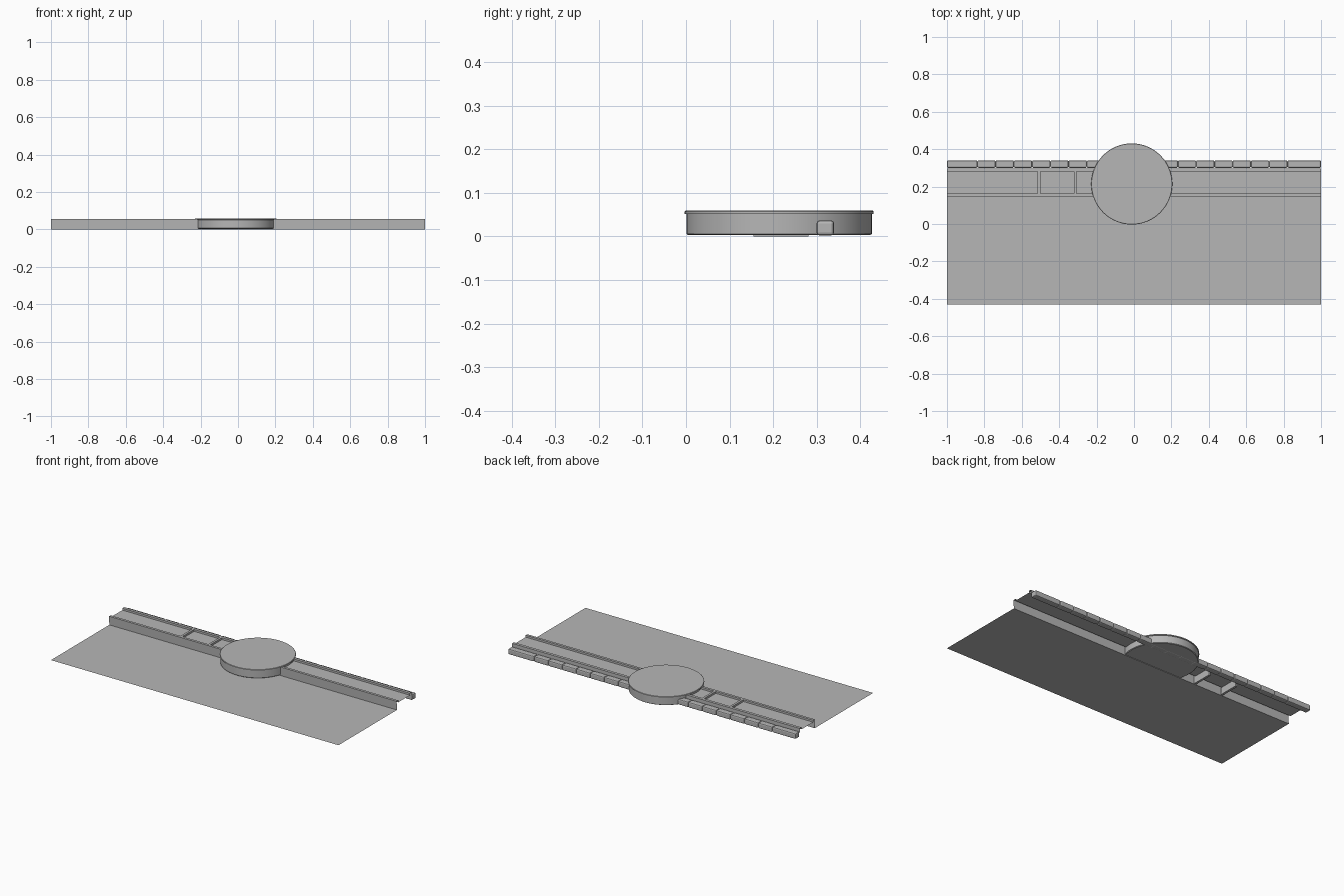
import bpy, bmesh, math

if "Cube" in bpy.data.objects:
    bpy.data.objects.remove(bpy.data.objects["Cube"])

# One plain colour for everything
grey = bpy.data.materials.new("plain grey")
grey.diffuse_color = (0.47, 0.47, 0.47, 1)
grey.use_nodes = True
grey.node_tree.nodes["Principled BSDF"].inputs["Base Color"].default_value = grey.diffuse_color


def finish(name, bm, recalc=True):
    if recalc:
        bmesh.ops.recalc_face_normals(bm, faces=bm.faces)
    mesh = bpy.data.meshes.new(name)
    bm.to_mesh(mesh)
    bm.free()
    mesh.materials.append(grey)
    obj = bpy.data.objects.new(name, mesh)
    bpy.context.collection.objects.link(obj)
    return obj


def sheet(name, profile, x0=-1.0, x1=1.0):
    """Open (y, z) profile swept along x, without end caps."""
    bm = bmesh.new()
    left = [bm.verts.new((x0, y, z)) for y, z in profile]
    right = [bm.verts.new((x1, y, z)) for y, z in profile]
    for i in range(len(profile) - 1):
        bm.faces.new((left[i], right[i], right[i + 1], left[i + 1]))
    return finish(name, bm, recalc=False)


def box(name, x0, x1, y0, y1, z0, z1, bevel=0.0):
    bm = bmesh.new()
    bmesh.ops.create_cube(bm, size=1)
    for v in bm.verts:
        v.co = ((x0 + x1) / 2 + v.co.x * (x1 - x0),
                (y0 + y1) / 2 + v.co.y * (y1 - y0),
                (z0 + z1) / 2 + v.co.z * (z1 - z0))
    if bevel:
        bmesh.ops.bevel(bm, geom=bm.edges[:], offset=bevel, segments=2,
                        profile=0.5, affect='EDGES')
    return finish(name, bm)


# Flat apron in front
sheet("front_apron", [(-0.43, 0), (0.15, 0)])

# Raised walkway: front wall, kerb, sunken deck, rear kerb
sheet("walkway", [(0.15, 0), (0.148, 0.055), (0.164, 0.055), (0.164, 0.043),
                  (0.28, 0.043), (0.28, 0.055), (0.298, 0.055), (0.298, 0.03)])

# Cross ribs dividing the deck
for i, x in enumerate((-0.515, -0.322)):
    box(f"cross_rib_{i + 1}", x, x + 0.014, 0.155, 0.281, 0, 0.055)

# Row of rounded edging blocks, longer at both ends
joints = [-1.0] + [0.82 - 0.0975 * k for k in range(17, -1, -1)] + [1.0]
for i in range(len(joints) - 1):
    box(f"edging_block_{i + 1}", joints[i], joints[i + 1],
        0.30, 0.34, 0.002, 0.037, bevel=0.007)

# Round platform with a small lip at the top
section = [(0, 0.003), (0.209, 0.003), (0.213, 0.006), (0.213, 0.051),
           (0.217, 0.052), (0.217, 0.057), (0.215, 0.059), (0, 0.059)]
bm = bmesh.new()
verts = [bm.verts.new((r, 0, z)) for r, z in section]
edges = [bm.edges.new(p) for p in zip(verts, verts[1:])]
bmesh.ops.spin(bm, geom=verts + edges, cent=(0, 0, 0), axis=(0, 0, 1),
               angle=2 * math.pi, steps=64)
bmesh.ops.remove_doubles(bm, verts=bm.verts, dist=1e-5)
disc = finish("round_platform", bm)
disc.location = (-0.012, 0.214, 0)
bpy.context.view_layer.objects.active = disc
disc.select_set(True)
bpy.ops.object.shade_smooth_by_angle(angle=math.radians(30))
